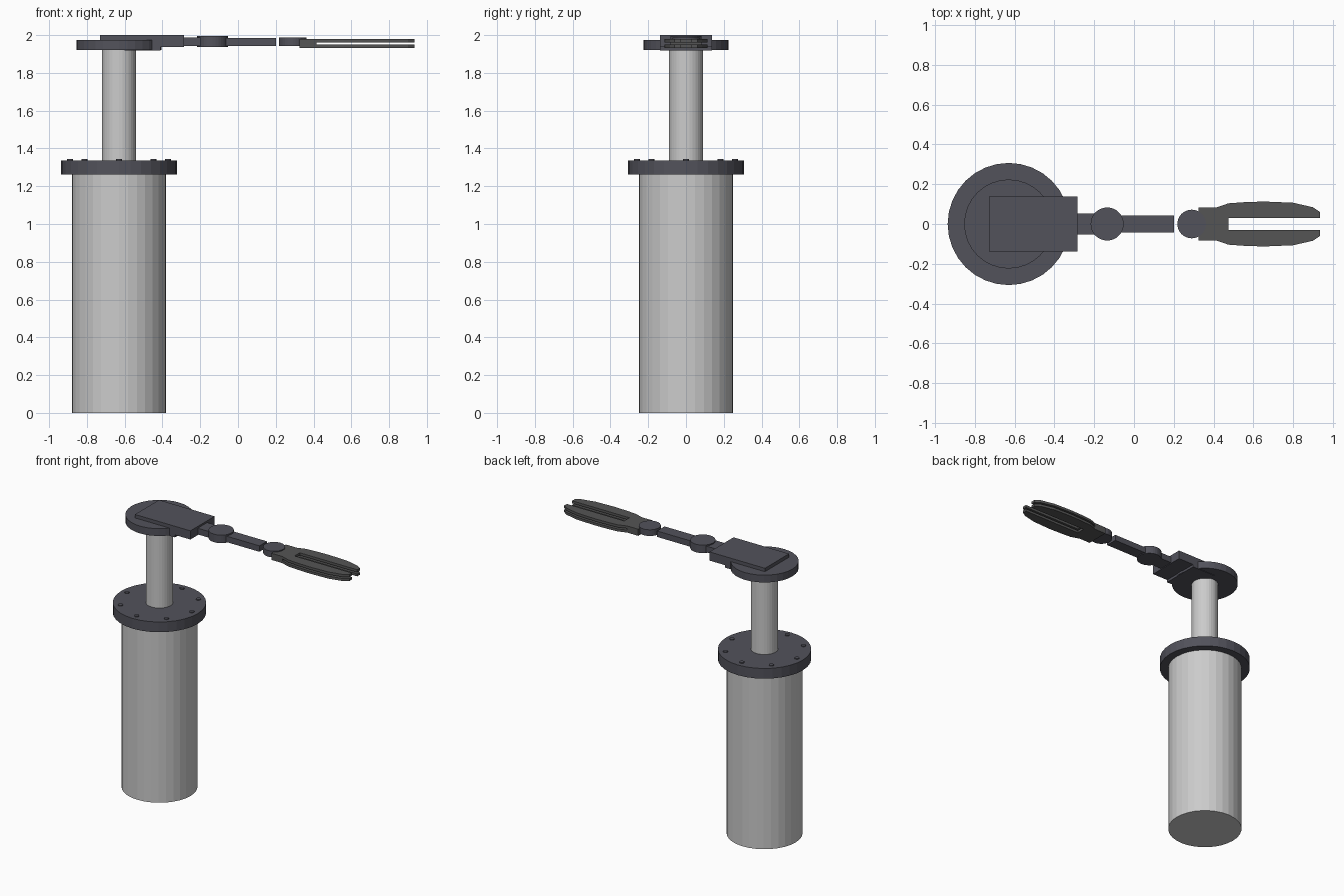
import bpy, bmesh, math

if "Cube" in bpy.data.objects:
    bpy.data.objects.remove(bpy.data.objects["Cube"])

AX = -0.63  # x of the column axis


def material(name, rgb):
    m = bpy.data.materials.new(name)
    m.diffuse_color = (*rgb, 1)
    m.use_nodes = True
    m.node_tree.nodes["Principled BSDF"].inputs["Base Color"].default_value = m.diffuse_color
    return m


DARK = material("dark_metal", (0.085, 0.085, 0.105))
GRIP = material("gripper_grey", (0.09, 0.09, 0.09))


def prism(name, outline, z0, z1, mat=None):
    """Extrude a flat xy outline from z0 up to z1."""
    bm = bmesh.new()
    face = bm.faces.new([bm.verts.new((x, y, z0)) for x, y in outline])
    ext = bmesh.ops.extrude_face_region(bm, geom=[face])
    verts = [g for g in ext["geom"] if isinstance(g, bmesh.types.BMVert)]
    bmesh.ops.translate(bm, vec=(0, 0, z1 - z0), verts=verts)
    bmesh.ops.recalc_face_normals(bm, faces=bm.faces)
    me = bpy.data.meshes.new(name)
    bm.to_mesh(me)
    bm.free()
    if mat:
        me.materials.append(mat)
    ob = bpy.data.objects.new(name, me)
    bpy.context.collection.objects.link(ob)
    return ob


def cylinder(name, x, y, r, z0, z1, mat=None, n=32):
    ring = [(x + r * math.cos(2 * math.pi * i / n), y + r * math.sin(2 * math.pi * i / n))
            for i in range(n)]
    return prism(name, ring, z0, z1, mat)


def box(name, x0, x1, half_y, z0, z1, mat=DARK):
    return prism(name, [(x0, -half_y), (x1, -half_y), (x1, half_y), (x0, half_y)], z0, z1, mat)


# Column
cylinder("base_column", AX, 0, 0.25, 0, 1.265)
cylinder("flange", AX, 0, 0.307, 1.263, 1.337, DARK)
cylinder("lift_rod", AX, 0, 0.09, 1.33, 1.925)
cylinder("top_disc", AX, 0, 0.224, 1.922, 1.975, DARK)

# Flange bolts
for i in range(8):
    a = i * math.pi / 4
    cylinder(f"flange_bolt_{i + 1}", AX + 0.26 * math.cos(a), 0.26 * math.sin(a),
             0.016, 1.32, 1.343, DARK, 12)

# Shoulder housing with the lower step under it
box("shoulder_housing", -0.73, -0.285, 0.138, 1.937, 2.0)
box("shoulder_step", -0.6, -0.41, 0.138, 1.919, 1.95)

# Arm links and joints
box("upper_link", -0.29, -0.17, 0.054, 1.942, 1.987)
cylinder("elbow_joint", -0.135, 0, 0.083, 1.937, 1.995, DARK)
box("fore_link", -0.1, 0.202, 0.043, 1.942, 1.985)
cylinder("wrist_joint", 0.29, 0, 0.072, 1.942, 1.987, DARK)

# Gripper: two fork-shaped plates joined by a thick palm
side = [(0.325, 0.083), (0.415, 0.083), (0.475, 0.104), (0.56, 0.11), (0.655, 0.113),
        (0.8, 0.107), (0.9, 0.084), (0.935, 0.06), (0.935, 0.03), (0.475, 0.03)]
fork = side + [(x, -y) for x, y in reversed(side)]
prism("gripper_upper_plate", fork, 1.962, 1.98, GRIP)
prism("gripper_lower_plate", fork, 1.932, 1.95, GRIP)
box("gripper_palm", 0.325, 0.415, 0.083, 1.932, 1.98, GRIP)
